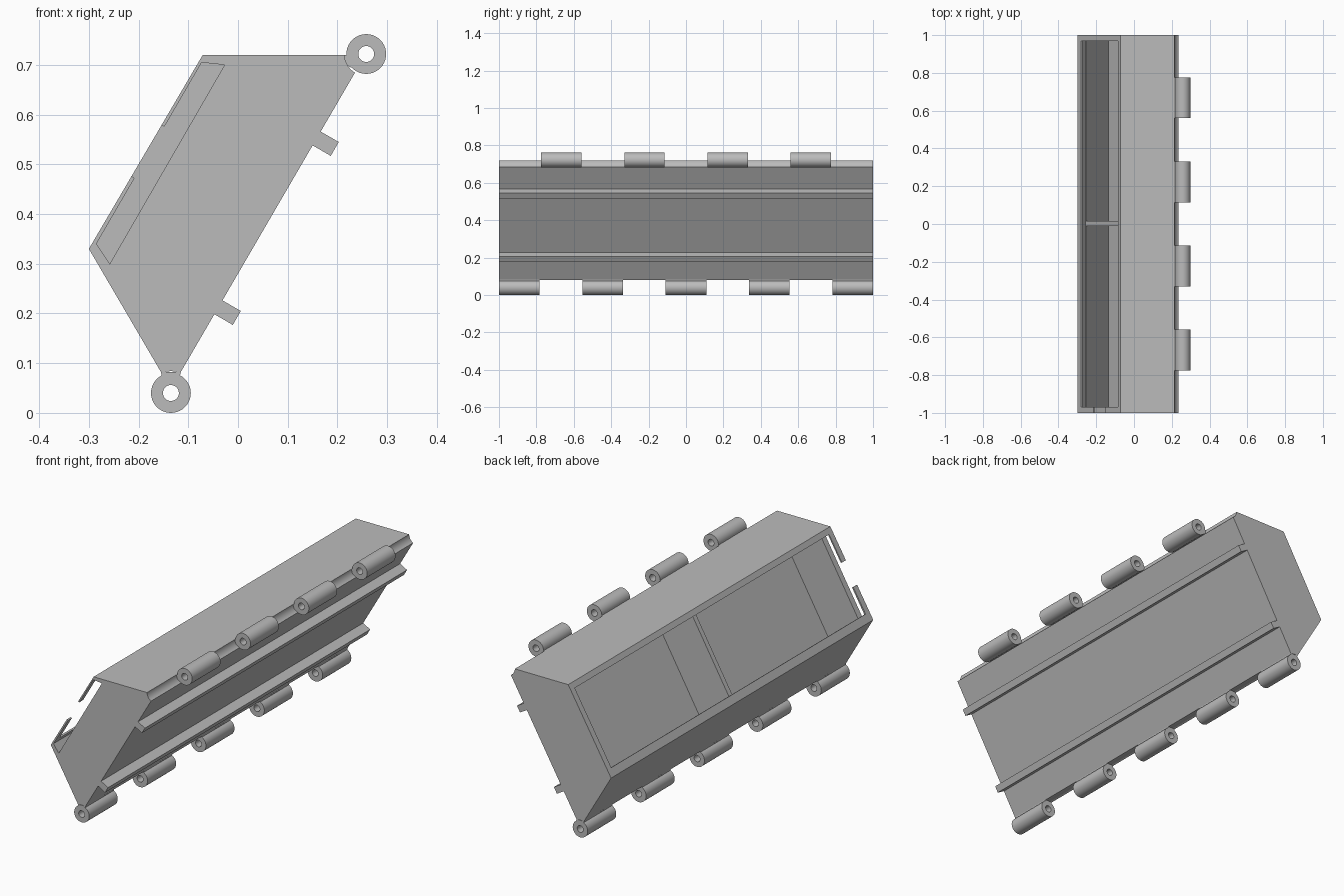
import bpy, bmesh, math
from mathutils import Vector

default = bpy.data.objects.get("Cube")
if default:
    bpy.data.objects.remove(default, do_unlink=True)

grey = bpy.data.materials.new("plain grey")
grey.use_nodes = True
grey.diffuse_color = (0.5, 0.5, 0.5, 1)
grey.node_tree.nodes["Principled BSDF"].inputs["Base Color"].default_value = (0.5, 0.5, 0.5, 1)


def prism(name, points, y0, y1):
    """Extrude an x-z outline along y."""
    bm = bmesh.new()
    face = bm.faces.new([bm.verts.new((x, y0, z)) for x, z in points])
    moved = bmesh.ops.extrude_face_region(bm, geom=[face])["geom"]
    verts = [v for v in moved if isinstance(v, bmesh.types.BMVert)]
    bmesh.ops.translate(bm, verts=verts, vec=(0, y1 - y0, 0))
    bmesh.ops.recalc_face_normals(bm, faces=bm.faces)
    mesh = bpy.data.meshes.new(name)
    bm.to_mesh(mesh)
    bm.free()
    mesh.materials.append(grey)
    obj = bpy.data.objects.new(name, mesh)
    bpy.context.collection.objects.link(obj)
    return obj


def circle(centre, radius, count=40):
    return [(centre[0] + radius * math.cos(math.tau * i / count),
             centre[1] + radius * math.sin(math.tau * i / count)) for i in range(count)]


def combine(target, tools, operation):
    """Apply boolean tools to the target and remove them."""
    for tool in tools:
        tool.hide_render = True
        mod = target.modifiers.new("boolean", 'BOOLEAN')
        mod.operation = operation
        mod.solver = 'EXACT'
        mod.object = tool
    bpy.context.view_layer.update()
    graph = bpy.context.evaluated_depsgraph_get()
    mesh = bpy.data.meshes.new_from_object(target.evaluated_get(graph))
    target.modifiers.clear()
    target.data = mesh
    for tool in tools:
        bpy.data.objects.remove(tool, do_unlink=True)


def smooth(obj):
    bpy.ops.object.select_all(action='DESELECT')
    obj.select_set(True)
    bpy.context.view_layer.objects.active = obj
    bpy.ops.object.shade_smooth_by_angle(angle=math.radians(30))


OUT = Vector((-0.866, 0.5))      # outward from the slanted open side
WALL = 0.97                      # inner face of the end walls
TOP_PIN, LOW_PIN = (0.258, 0.722), (-0.135, 0.04)
RING, HOLE, CLEAR = 0.04, 0.016, 0.044


def slanted(a, b, outside, inside):
    """Quad around a line on the open side, given heights above and below it."""
    a, b = Vector(a), Vector(b)
    return [a + OUT * outside, b + OUT * outside, b - OUT * inside, a - OUT * inside]


# Slanted box body
body = prism("body", [(-0.3, 0.33), (-0.135, 0.048), (0.256, 0.72), (-0.071, 0.72)], -1, 1)

# Hollow compartments, lid groove, opening and notch in the end rail
cavity = [(-0.267, 0.325), (-0.135, 0.105), (0.205, 0.695), (-0.04, 0.695)]
groove = [(-0.285, 0.34), (-0.258, 0.30), (-0.027, 0.70), (-0.073, 0.705)]
cutters = [
    prism("cavity_cutter_a", cavity, -WALL, -0.01),
    prism("cavity_cutter_b", cavity, 0.015, WALL),
    prism("groove_cutter", groove, -1.1, WALL),
    prism("opening_cutter", slanted((-0.28, 0.364), (-0.085, 0.696), 0.03, 0.02), -WALL, WALL),
    prism("notch_cutter", slanted((-0.214, 0.476), (-0.154, 0.579), 0.03, 0.02), -1.1, -0.96),
    prism("upper_pin_clearance", circle(TOP_PIN, CLEAR), -1.1, 1.1),
    prism("lower_pin_clearance", circle(LOW_PIN, CLEAR), -1.1, 1.1),
]
combine(body, cutters, 'DIFFERENCE')
smooth(body)

# Long ribs on the flat side
for label, start in (("upper", (0.152, 0.537)), ("lower", (-0.045, 0.197))):
    corner = Vector(start)
    along = Vector((0.016, 0.028))
    across = -OUT * 0.04
    inner = corner + OUT * 0.005
    prism(label + "_rib", [inner, corner + across, corner + across + along, inner + along], -1, 1)


# Hinge knuckles, each with a short web that joins it to the body
def knuckle(name, pin, web, y, half):
    ring = prism(name, circle(pin, RING), y - half, y + half)
    combine(ring, [prism("web", web, y - half, y + half)], 'UNION')
    combine(ring, [prism("pin_hole", circle(pin, HOLE), y - half - 0.1, y + half + 0.1)], 'DIFFERENCE')
    smooth(ring)


top_web = [(0.238, 0.69), (0.255, 0.70), (0.235, 0.722), (0.213, 0.72), (0.217, 0.70)]
low_web = [(-0.155, 0.082), (-0.15, 0.06), (-0.12, 0.06), (-0.115, 0.082)]
for i in range(4):
    knuckle("upper_knuckle", TOP_PIN, top_web, -0.667 + i * 0.445, 0.108)
for i in range(5):
    knuckle("lower_knuckle", LOW_PIN, low_web, (i - 2) * 0.4455, 0.109)
